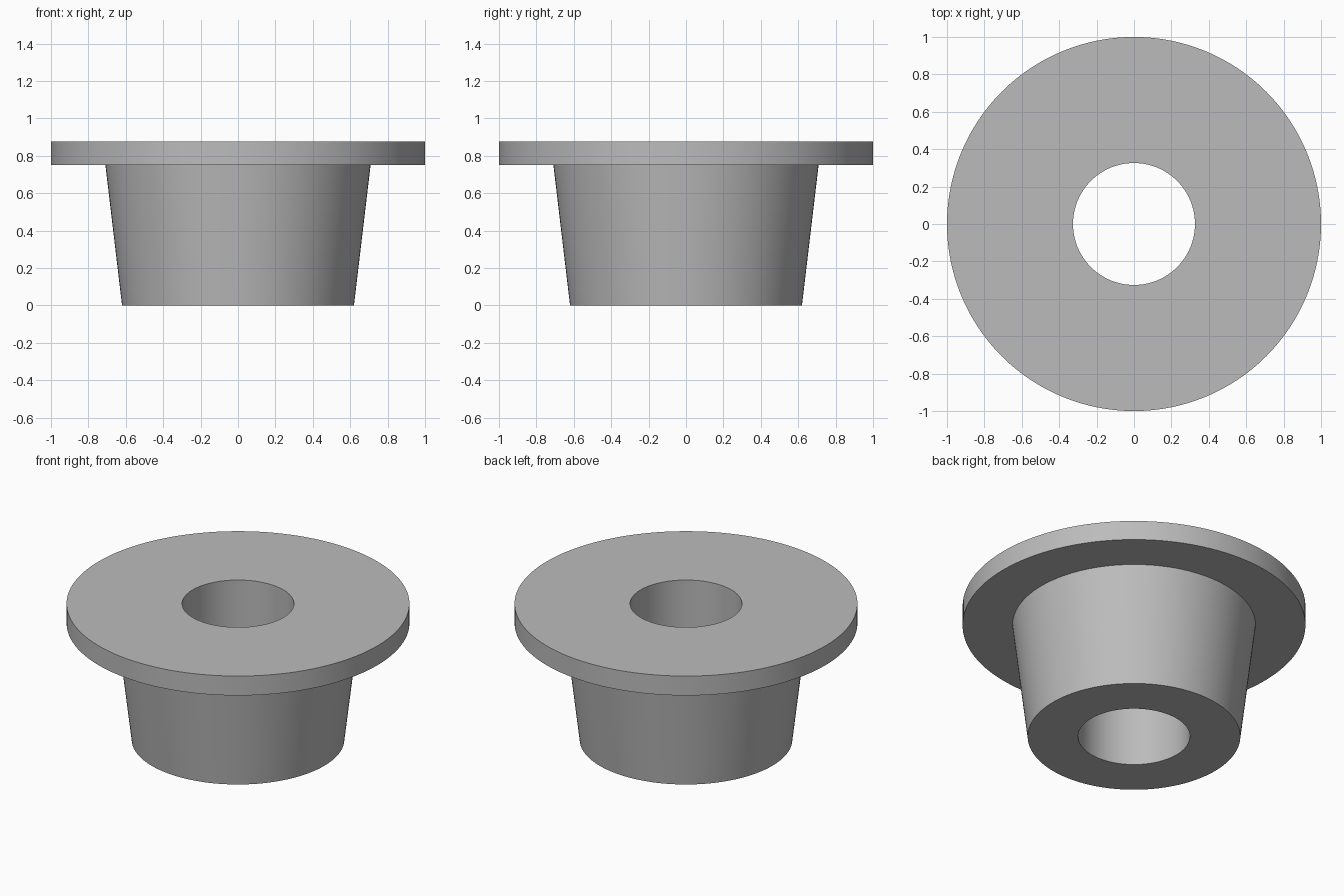
import bpy
import bmesh
import math

cube = bpy.data.objects.get("Cube")
if cube:
    bpy.data.objects.remove(cube, do_unlink=True)

SEGMENTS = 128
BORE, BASE, NECK, RIM = 0.326, 0.62, 0.709, 1.0
FLANGE_Z, TOP_Z = 0.75, 0.875

# Plain grey finish
grey = bpy.data.materials.new("grey")
grey.use_nodes = True
colour = (0.5, 0.5, 0.5, 1)
grey.diffuse_color = colour
grey.node_tree.nodes["Principled BSDF"].inputs["Base Color"].default_value = colour


def revolve(name, profile):
    """Spin a closed (radius, height) profile around the z axis."""
    bm = bmesh.new()
    verts = [bm.verts.new((r, 0, z)) for r, z in profile]
    edges = [bm.edges.new((a, b)) for a, b in zip(verts, verts[1:] + verts[:1])]
    bmesh.ops.spin(bm, geom=verts + edges, cent=(0, 0, 0), axis=(0, 0, 1),
                   angle=math.tau, steps=SEGMENTS, use_merge=True)
    bmesh.ops.remove_doubles(bm, verts=bm.verts, dist=0.0001)
    bmesh.ops.recalc_face_normals(bm, faces=bm.faces)
    mesh = bpy.data.meshes.new(name)
    bm.to_mesh(mesh)
    bm.free()
    mesh.materials.append(grey)
    obj = bpy.data.objects.new(name, mesh)
    bpy.context.collection.objects.link(obj)
    return obj


# Tapered plug with a wide flange and a straight bore through both
bushing = revolve("flanged_bushing", [
    (BORE, 0), (BASE, 0), (NECK, FLANGE_Z),
    (RIM, FLANGE_Z), (RIM, TOP_Z), (BORE, TOP_Z),
])

bpy.ops.object.select_all(action="DESELECT")
bushing.select_set(True)
bpy.context.view_layer.objects.active = bushing
bpy.ops.object.shade_smooth_by_angle(angle=math.radians(30))
